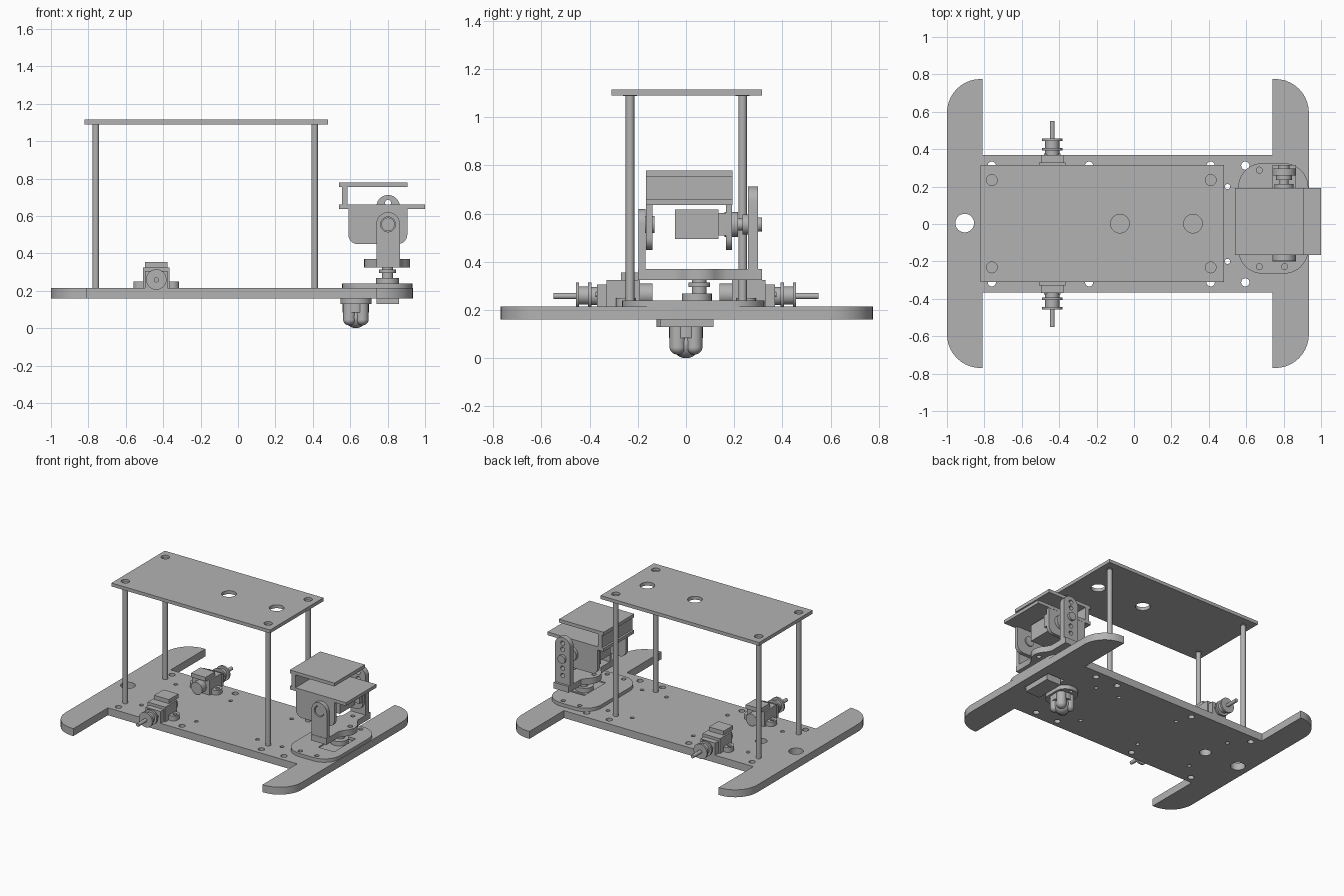
import bpy, bmesh, math
from mathutils import Matrix, Vector

cube = bpy.data.objects.get("Cube")
if cube:
    bpy.data.objects.remove(cube, do_unlink=True)

grey = bpy.data.materials.new("plain grey")
grey.use_nodes = True
grey.diffuse_color = (0.45, 0.45, 0.45, 1)
grey.node_tree.nodes["Principled BSDF"].inputs["Base Color"].default_value = grey.diffuse_color


def finish(name, bm):
    """Turn a bmesh into a grey object with smooth curves and sharp edges."""
    bmesh.ops.remove_doubles(bm, verts=bm.verts, dist=0.0002)
    bmesh.ops.recalc_face_normals(bm, faces=bm.faces)
    mesh = bpy.data.meshes.new(name)
    bm.to_mesh(mesh)
    bm.free()
    mesh.materials.append(grey)
    obj = bpy.data.objects.new(name, mesh)
    bpy.context.collection.objects.link(obj)
    bpy.ops.object.select_all(action='DESELECT')
    obj.select_set(True)
    bpy.context.view_layer.objects.active = obj
    bpy.ops.object.shade_smooth_by_angle(angle=math.radians(35))


def arc(cx, cy, r, a0, a1, n=10):
    angles = [math.radians(a0 + (a1 - a0) * i / n) for i in range(n + 1)]
    return [(cx + r * math.cos(a), cy + r * math.sin(a)) for a in angles]


def circle(cx, cy, r):
    return arc(cx, cy, r, 0, 345, 23)


def rounded(x0, x1, y0, y1, sw=0, se=0, ne=0, nw=0):
    """Rectangle with a radius for each corner."""
    loop = []
    for x, y, dx, dy, r, a in ((x0, y0, 1, 1, sw, 180), (x1, y0, -1, 1, se, 270),
                               (x1, y1, -1, -1, ne, 0), (x0, y1, 1, -1, nw, 90)):
        loop += arc(x + dx * r, y + dy * r, r, a, a + 90) if r else [(x, y)]
    return loop


def plate(name, loops, lo, hi, axis='z'):
    """Extrude an outline with holes along z or y."""
    curve = bpy.data.curves.new(name, 'CURVE')
    curve.dimensions, curve.fill_mode = '2D', 'BOTH'
    curve.extrude = (hi - lo) / 2
    for loop in loops:
        spline = curve.splines.new('POLY')
        spline.points.add(len(loop) - 1)
        spline.use_cyclic_u = True
        for p, (u, v) in zip(spline.points, loop):
            p.co = (u, v, 0, 1)
    temp = bpy.data.objects.new(name, curve)
    bpy.context.collection.objects.link(temp)
    deps = bpy.context.evaluated_depsgraph_get()
    mesh = bpy.data.meshes.new_from_object(temp.evaluated_get(deps))
    bm = bmesh.new()
    bm.from_mesh(mesh)
    bpy.data.objects.remove(temp, do_unlink=True)
    bpy.data.curves.remove(curve)
    bpy.data.meshes.remove(mesh)
    mid = (lo + hi) / 2
    for v in bm.verts:
        u, w, t = v.co
        v.co = (u, w, t + mid) if axis == 'z' else (u, t + mid, w)
    finish(name, bm)


def placed(centre, size):
    return Matrix.Translation(centre) @ Matrix.Diagonal((*size, 1))


def box(name, x0, x1, y0, y1, z0, z1):
    bm = bmesh.new()
    centre = Vector((x0 + x1, y0 + y1, z0 + z1)) / 2
    bmesh.ops.create_cube(bm, size=1, matrix=placed(centre, (x1 - x0, y1 - y0, z1 - z0)))
    finish(name, bm)


def rod(name, u, v, r, lo, hi, axis='z'):
    plate(name, [circle(u, v, r)], lo, hi, axis)


def ball(name, centre, radii):
    bm = bmesh.new()
    bmesh.ops.create_uvsphere(bm, u_segments=24, v_segments=14, radius=1, matrix=placed(centre, radii))
    finish(name, bm)


# Base deck: a web between two bars with rounded outer corners
r = 0.18
deck = (arc(-1 + r, -0.77 + r, r, 180, 270) + [(-0.81, -0.77), (-0.81, -0.365), (0.74, -0.365), (0.74, -0.77)]
        + arc(0.935 - r, -0.77 + r, r, 270, 360) + arc(0.935 - r, 0.775 - r, r, 0, 90)
        + [(0.74, 0.775), (0.74, 0.37), (-0.81, 0.37), (-0.81, 0.775)]
        + arc(-1 + r, 0.775 - r, r, 90, 180))
deck_holes = [circle(-0.905, 0.005, 0.05), circle(-0.62, 0.005, 0.04)]
for x in (-0.76, -0.24, 0.41, 0.595):
    deck_holes += [circle(x, s * 0.312, 0.022) for s in (-1, 1)]
deck_holes += [circle(x, s * 0.2, 0.014) for x in (-0.65, -0.2, 0.3, 0.5) for s in (-1, 1)]
plate("base_deck", [deck] + deck_holes + [rounded(0.73, 0.87, -0.11, 0.14)], 0.16, 0.215)

# Upper deck and its four posts
posts = [(x, y) for x in (-0.76, 0.41) for y in (-0.232, 0.235)]
plate("upper_deck", [rounded(-0.82, 0.48, -0.31, 0.315)]
      + [circle(x, 0.002, 0.05) for x in (-0.075, 0.315)]
      + [circle(x, y, 0.029) for x, y in posts], 1.09, 1.115)
for x, y in posts:
    rod("deck_post", x, y, 0.018, 0.215, 1.10)
    plate("post_collar", [circle(x, y, 0.029), circle(x, y, 0.017)], 1.088, 1.096)

# Two mirrored drive motors with hubs and shafts
for s in (-1, 1):
    x = -0.437

    def span(a, b):
        return sorted((s * a, s * b))

    y0, y1 = span(0.21, 0.29)
    plate("motor_foot", [rounded(x - 0.122, x + 0.122, y0, y1, 0.035, 0.035, 0.035, 0.035),
                         circle(x - 0.095, s * 0.25, 0.014), circle(x + 0.095, s * 0.25, 0.014)], 0.215, 0.25)
    box("motor_body", x - 0.072, x + 0.072, *span(0.19, 0.33), 0.215, 0.325)
    box("motor_face", x - 0.06, x + 0.06, *span(0.33, 0.37), 0.215, 0.305)
    box("motor_top_block", x - 0.06, x + 0.06, *span(0.16, 0.27), 0.325, 0.355)
    rod("motor_can", x, 0.265, 0.045, *span(0.14, 0.19), 'y')
    rod("motor_neck", x, 0.258, 0.038, *span(0.37, 0.395), 'y')
    for a, b in ((0.392, 0.406), (0.443, 0.457)):
        rod("hub_flange", x, 0.26, 0.055, *span(a, b), 'y')
    rod("hub_core", x, 0.26, 0.038, *span(0.40, 0.45), 'y')
    rod("motor_shaft", x, 0.258, 0.013, *span(0.45, 0.55), 'y')
    for dx in (-0.035, 0.035):
        rod("motor_screw", x + dx, 0.265, 0.009, *span(0.365, 0.376), 'y')

# Ball caster under the deck
cx = 0.63
plate("caster_flange", [rounded(cx - 0.083, cx + 0.083, -0.122, 0.115, 0.075, 0.075, 0.075, 0.075),
                        circle(cx, -0.1, 0.012), circle(cx, 0.093, 0.012)], 0.13, 0.16)
rod("caster_neck", cx, 0, 0.07, 0.085, 0.14)
for i in range(4):
    a = math.radians(45 + 90 * i)
    lx, ly = cx + 0.048 * math.cos(a), 0.048 * math.sin(a)
    rod("caster_claw", lx, ly, 0.034, 0.045, 0.135)
    ball("caster_claw_tip", (lx, ly, 0.045), (0.034, 0.034, 0.03))
ball("caster_ball", (cx, 0, 0.058), (0.058, 0.058, 0.058))

# Pan servo set into the deck, with its mounting plate
q = 0.13
plate("pan_mount", [rounded(0.557, 0.932, -0.265, 0.325, q, q, q, q), rounded(0.735, 0.865, -0.11, 0.14)]
      + [circle(x, y, 0.016) for x in (0.67, 0.805) for y in (-0.228, 0.288)], 0.215, 0.24)
box("pan_servo", 0.74, 0.86, -0.105, 0.115, 0.13, 0.235)
rod("pan_servo_gearcase", 0.8, 0.045, 0.062, 0.235, 0.268)
rod("pan_shaft", 0.8, 0.055, 0.03, 0.265, 0.33)
rod("pan_horn", 0.8, 0.055, 0.045, 0.295, 0.315)

# Rotating fork: lobed foot with a short front arm and a tall back arm
foot = ([(0.74, -0.2), (0.865, -0.2), (0.865, -0.06)] + arc(0.82, 0.055, 0.1, -50, 50)
        + [(0.865, 0.17), (0.865, 0.315), (0.74, 0.315), (0.74, 0.17)]
        + arc(0.775, 0.055, 0.1, 130, 230) + [(0.74, -0.06)])
plate("fork_foot", [foot] + [circle(x, 0.055, 0.017) for x in (0.715, 0.88)]
      + [circle(0.8, y, 0.015) for y in (-0.1, 0.2)], 0.325, 0.37)
t = 0.062
plate("fork_front_arm", [rounded(0.74, 0.865, 0.36, 0.62, 0, 0, t, t), circle(0.802, 0.555, 0.04)],
      -0.197, -0.167, 'y')
rod("front_pivot", 0.802, 0.555, 0.036, -0.19, -0.13, 'y')
plate("fork_back_arm", [rounded(0.74, 0.865, 0.36, 0.712, 0, 0, t, t)]
      + [circle(0.802, z, 0.016) for z in (0.43, 0.485, 0.625, 0.67)], 0.258, 0.298, 'y')

# Tilting cradle with two cheeks, a tray, a rear wall and a lid
k = 0.05
for y, radius in ((-0.165, 0.036), (0.165, 0.03)):
    plate("cradle_cheek", [rounded(0.59, 0.905, 0.45, 0.64, k, k), circle(0.802, 0.555, radius)],
          y, y + 0.026, 'y')
box("cradle_tray", 0.54, 1.0, -0.165, 0.192, 0.636, 0.66)
box("cradle_wall", 0.555, 0.586, -0.165, 0.192, 0.66, 0.757)
box("cradle_lid", 0.54, 0.905, -0.165, 0.192, 0.755, 0.78)

# Tilt servo and its horn
box("tilt_servo", 0.65, 0.865, -0.045, 0.135, 0.495, 0.617)
box("tilt_servo_ears", 0.6, 0.9, 0.135, 0.165, 0.51, 0.602)
rod("tilt_gearcase", 0.802, 0.555, 0.052, 0.16, 0.215, 'y')
rod("tilt_shaft", 0.802, 0.555, 0.025, 0.21, 0.265, 'y')
rod("tilt_horn", 0.802, 0.555, 0.042, 0.235, 0.258, 'y')
rod("tilt_horn_cap", 0.802, 0.555, 0.03, 0.295, 0.315, 'y')
